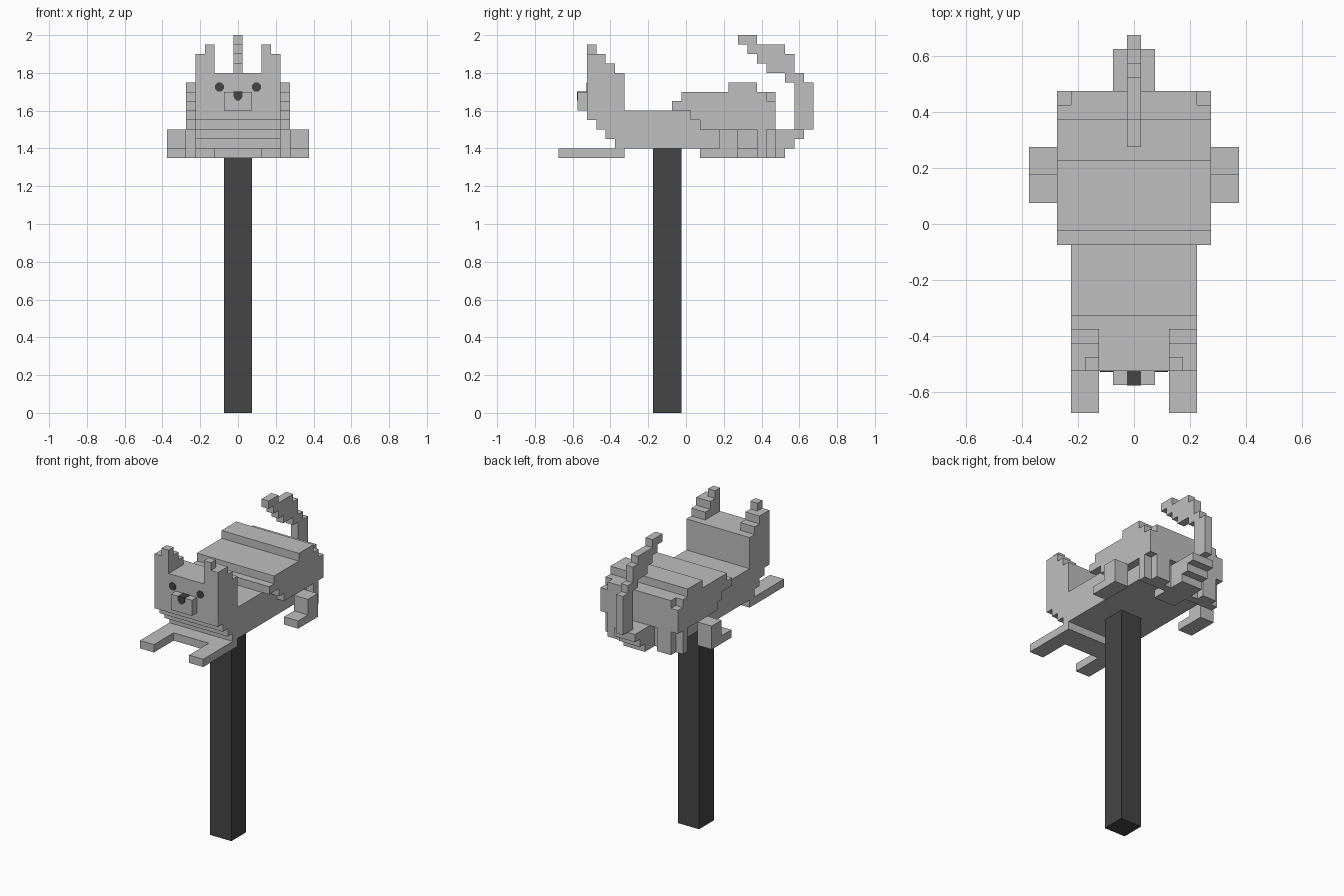
import bpy, bmesh, math

cube = bpy.data.objects.get("Cube")
if cube:
    bpy.data.objects.remove(cube, do_unlink=True)


def material(name, value):
    m = bpy.data.materials.new(name)
    m.use_nodes = True
    c = (value, value, value, 1)
    m.diffuse_color = c
    m.node_tree.nodes["Principled BSDF"].inputs["Base Color"].default_value = c
    return m


GREY = material("light grey", 0.52)
DARK = material("dark grey", 0.06)


def prism(name, pts, axis, a, b, mat, mirror=False):
    """Extrude a 2D outline along x, y or z, from a to b."""
    place = {"x": lambda p, t: (t, p[0], p[1]),
             "y": lambda p, t: (p[0], t, p[1]),
             "z": lambda p, t: (p[0], p[1], t)}[axis]
    bm = bmesh.new()
    face = bm.faces.new([bm.verts.new(place(p, a)) for p in pts])
    ext = bmesh.ops.extrude_face_region(bm, geom=[face])
    for v in ext["geom"]:
        if isinstance(v, bmesh.types.BMVert):
            v.co["xyz".index(axis)] = b
    bmesh.ops.recalc_face_normals(bm, faces=bm.faces)
    me = bpy.data.meshes.new(name)
    bm.to_mesh(me)
    bm.free()
    me.materials.append(mat)
    ob = bpy.data.objects.new(name, me)
    bpy.context.collection.objects.link(ob)
    if mirror:
        ob.modifiers.new("Mirror", "MIRROR")
    return ob


def stair(name, x0, x1, layers, top, mirror=False):
    """Stepped side outline from (z, y_front, y_back) layers, extruded across x."""
    front, back = [], []
    for i, (z, y0, y1) in enumerate(layers):
        z2 = layers[i + 1][0] if i + 1 < len(layers) else top
        front += [(y0, z), (y0, z2)]
        back += [(y1, z), (y1, z2)]
    clean = []
    for p in front + back[::-1]:
        if not clean or p != clean[-1]:
            clean.append(p)
    return prism(name, clean, "x", x0, x1, GREY, mirror)


def box(name, x0, x1, y0, y1, z0, z1, mat=GREY, mirror=False):
    return prism(name, [(y0, z0), (y1, z0), (y1, z1), (y0, z1)], "x", x0, x1, mat, mirror)


# Post
box("post", -.075, .075, -.175, -.025, 0, 1.40, DARK)

# Head and body share one stepped outline
stair("head_and_body", -.225, .225,
      [(1.40, -.375, .375), (1.45, -.425, .375), (1.50, -.475, .375),
       (1.55, -.525, .375), (1.60, -.525, -.325)], 1.80)

# Ears: wide steps, with a taller inner tip
stair("ear", .125, .225, [(1.80, -.525, -.375), (1.85, -.525, -.425)], 1.90, True)
box("ear_tip", .125, .175, -.525, -.475, 1.90, 1.95, GREY, True)

# Snout, nose and eyes
box("snout", -.075, .075, -.575, -.525, 1.60, 1.70)
prism("nose_front", [(-.025, 1.70), (.025, 1.70), (.025, 1.675), (.01, 1.655),
                     (-.01, 1.655), (-.025, 1.675)], "y", -.577, -.574, DARK)
box("nose_top", -.025, .025, -.577, -.525, 1.699, 1.702, DARK)
ring = [(math.pi / 8 + k * math.pi / 4) for k in range(8)]
prism("eye", [(.098 + .026 * math.cos(a), 1.725 + .026 * math.sin(a)) for a in ring],
      "y", -.528, -.524, DARK, True)

# Front paws: one forked plate
prism("front_paws", [(-.225, -.675), (-.125, -.675), (-.125, -.475), (.125, -.475),
                     (.125, -.675), (.225, -.675), (.225, -.325), (-.225, -.325)],
      "z", 1.35, 1.40, GREY)

# Haunches: core, outer sides and raised back band
stair("rump", -.225, .225, [(1.50, .075, .475), (1.55, .025, .475),
                            (1.60, -.075, .475), (1.65, -.025, .475)], 1.70)
stair("rump_side", .225, .275, [(1.50, .075, .475), (1.55, .025, .475),
                                (1.60, -.075, .475), (1.65, -.025, .425)], 1.70, True)
box("back_band", -.275, .275, .225, .375, 1.70, 1.75)

# Underside of the rump, stepped in plan
box("thigh_outer", .225, .275, .375, .425, 1.35, 1.50, GREY, True)
box("thigh_inner", .125, .225, .375, .475, 1.35, 1.50, GREY, True)
box("rump_underside", -.125, .125, .375, .425, 1.35, 1.50)

# Hind legs with toes
stair("hind_leg", .275, .375, [(1.35, .075, .275), (1.40, .175, .275)], 1.50, True)

# Tail: wide stepped base and a thin curl
stair("tail_base", -.075, .075, [(1.35, .275, .525), (1.40, .275, .575),
                                 (1.45, .275, .625)], 1.50)
stair("tail", -.025, .025,
      [(1.50, .575, .675), (1.70, .575, .675), (1.75, .525, .625), (1.80, .425, .575),
       (1.85, .375, .575), (1.90, .325, .525), (1.95, .275, .375)], 2.0)
